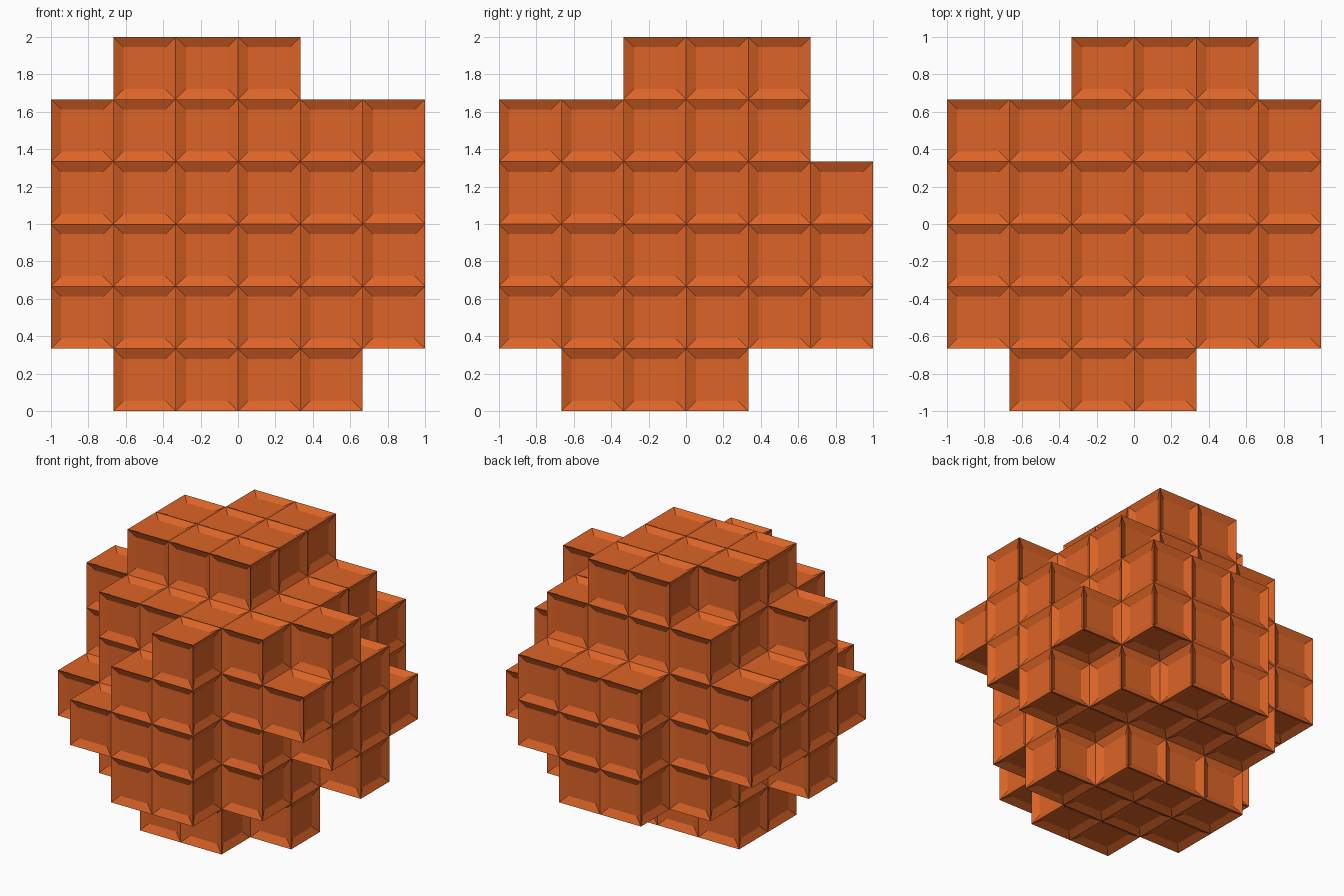
import bpy, bmesh
from itertools import product
from mathutils import Vector

if "Cube" in bpy.data.objects:
    bpy.data.objects.remove(bpy.data.objects["Cube"], do_unlink=True)

GRID = 6                # cells along each side
CELL = 2 / GRID
RIM = 0.054             # width of the sloped border on each tile
DEPTH = 0.026           # how far each tile is sunk

# Outer plates: (axis, layer) -> rows from high to low, columns from low to high
PLATES = {
    (2, 5): (".##.", "###.", "###.", "...."),   # top
    (2, 0): ("....", "###.", "####", ".##."),   # bottom
    (1, 0): ("..#.", ".##.", "###.", ".##."),   # front
    (1, 5): ("....", ".###", ".###", ".##."),   # back
    (0, 5): (".#..", "###.", ".###", "..#."),   # left
    (0, 0): (".#..", ".###", "####", ".#.."),   # right
}

# Solid core of blocks, then the plates around it
cells = set(product(range(1, GRID - 1), repeat=3))
for (axis, layer), rows in PLATES.items():
    for r, row in enumerate(rows):
        for c, mark in enumerate(row):
            if mark == "#":
                cell = [c + 1, GRID - 2 - r]
                cell.insert(axis, layer)
                cells.add(tuple(cell))

# One square tile for each exposed block side
bm = bmesh.new()
origin = Vector((-1, -1, 0))
for cell in sorted(cells):
    centre = origin + (Vector(cell) + Vector((0.5, 0.5, 0.5))) * CELL
    for axis, sign in product(range(3), (-1, 1)):
        step = [0, 0, 0]
        step[axis] = sign
        if tuple(a + b for a, b in zip(cell, step)) in cells:
            continue
        n = Vector(step)
        u = Vector([float(a == (axis + 1) % 3) for a in range(3)])
        v = n.cross(u)
        corners = (-u - v, u - v, u + v, v - u)
        bm.faces.new([bm.verts.new(centre + (n + k) * CELL / 2) for k in corners])
bmesh.ops.remove_doubles(bm, verts=bm.verts[:], dist=0.001)
bm.normal_update()

# Sink every tile inside its sloped rim
bmesh.ops.inset_individual(bm, faces=bm.faces[:], thickness=RIM, depth=-DEPTH,
                           use_even_offset=True)
bm.normal_update()

mesh = bpy.data.meshes.new("block_cluster")
bm.to_mesh(mesh)
bm.free()

# Single flat colour
orange = bpy.data.materials.new("burnt_orange")
orange.use_nodes = True
colour = (0.72, 0.127, 0.02, 1)
orange.diffuse_color = colour
bsdf = next(n for n in orange.node_tree.nodes if n.type == "BSDF_PRINCIPLED")
bsdf.inputs["Base Color"].default_value = colour
mesh.materials.append(orange)

bpy.context.collection.objects.link(bpy.data.objects.new("block_cluster", mesh))
